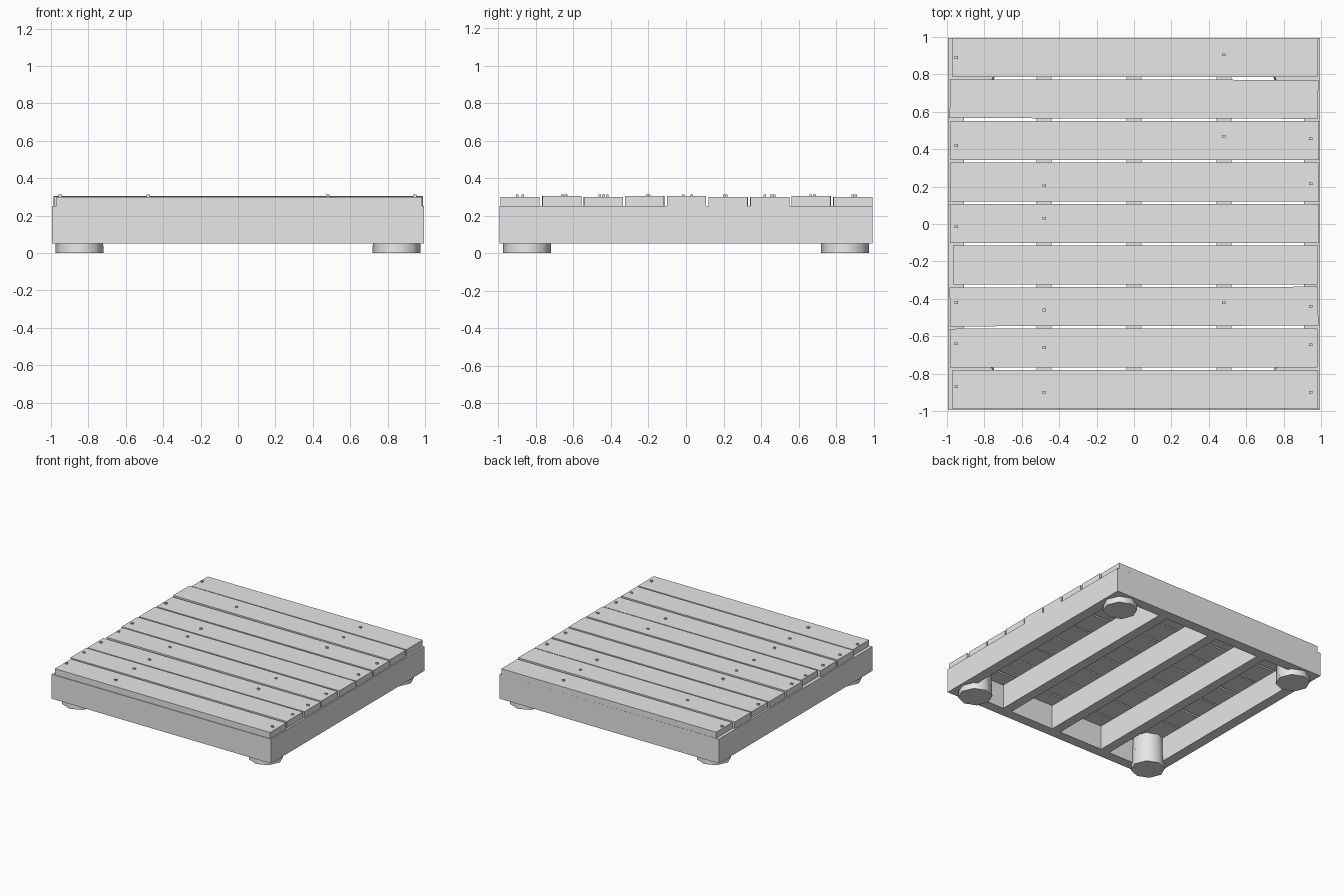
import bpy, bmesh, math
from mathutils import Matrix

if "Cube" in bpy.data.objects:
    bpy.data.objects.remove(bpy.data.objects["Cube"])

grey = bpy.data.materials.new("light grey wood")
grey.diffuse_color = (0.8, 0.8, 0.8, 1)
grey.use_nodes = True
grey.node_tree.nodes["Principled BSDF"].inputs["Base Color"].default_value = grey.diffuse_color


def finish(name, bm):
    bmesh.ops.recalc_face_normals(bm, faces=bm.faces)
    mesh = bpy.data.meshes.new(name)
    bm.to_mesh(mesh)
    bm.free()
    mesh.materials.append(grey)
    ob = bpy.data.objects.new(name, mesh)
    bpy.context.collection.objects.link(ob)
    return ob


def box(name, x0, x1, y0, y1, z0, z1, turn=0.0):
    bm = bmesh.new()
    bmesh.ops.create_cube(bm, size=1, matrix=Matrix.Diagonal((x1 - x0, y1 - y0, z1 - z0, 1)))
    ob = finish(name, bm)
    ob.location = ((x0 + x1) / 2, (y0 + y1) / 2, (z0 + z1) / 2)
    ob.rotation_euler.z = turn
    return ob


# Outer frame boards
R, T, Z0, Z1 = 0.995, 0.085, 0.05, 0.25
box("front_frame_board", -R, R, -R, -R + T, Z0, Z1)
box("back_frame_board", -R, R, R - T, R, Z0, Z1)
box("left_frame_board", -R, -R + T, -R + T, R - T, Z0, Z1)
box("right_frame_board", R - T, R, -R + T, R - T, Z0, Z1)

# Joists running front to back
for i, x in enumerate((-0.48, 0, 0.48)):
    box(f"joist_{i + 1}", x - 0.04, x + 0.04, -R + T, R - T, Z0, Z1)

# Eight-sided tapered feet reaching up to the deck
for sx, xn in ((-1, "left"), (1, "right")):
    for sy, yn in ((-1, "front"), (1, "back")):
        bm = bmesh.new()
        bmesh.ops.create_cone(bm, cap_ends=True, segments=8, radius1=0.129,
                              radius2=0.12, depth=0.25)
        for f in bm.faces:
            f.smooth = abs(f.normal.z) < 0.5
        for e in bm.edges:
            e.smooth = abs(e.verts[0].co.z - e.verts[1].co.z) > 0.1
        ob = finish(f"{yn}_{xn}_foot", bm)
        ob.location = (sx * 0.848, sy * 0.848, 0.125)

# Deck planks, front to back: left end, right end, turn, top, nails as (x, y)
A, B, C, D = -0.95, -0.48, 0.48, 0.945
planks = [
    (-0.97, 0.985, -0.001, 0.300, ((A, -0.87), (B, -0.90), (D, -0.90))),
    (-0.985, 0.98, 0.001, 0.303, ((A, -0.64), (B, -0.66), (D, -0.645))),
    (-0.985, 0.985, 0.002, 0.300, ((A, -0.42), (B, -0.46), (C, -0.42), (D, -0.44))),
    (-0.968, 0.985, -0.001, 0.304, ((A, -0.195), (B, -0.195), (C, -0.195), (D, -0.205))),
    (-0.985, 0.99, 0.001, 0.303, ((A, -0.015), (B, 0.03))),
    (-0.985, 0.99, -0.001, 0.300, ((B, 0.205), (D, 0.215))),
    (-0.98, 0.988, 0.001, 0.300, ((A, 0.42), (C, 0.47), (D, 0.455))),
    (-0.985, 0.985, -0.002, 0.304, ((B, 0.665), (C, 0.685))),
    (-0.97, 0.98, 0.001, 0.300, ((A, 0.89), (C, 0.905))),
]
for i, (x0, x1, turn, top, nails) in enumerate(planks):
    y = -0.885 + i * 0.2219
    box(f"deck_plank_{i + 1}", x0, x1, y - 0.104, y + 0.104, 0.25, top, turn)
    for j, (nx, ny) in enumerate(nails):
        box(f"nail_{i + 1}_{j + 1}", nx - 0.009, nx + 0.009, ny - 0.007, ny + 0.007, 0.28, 0.312)
